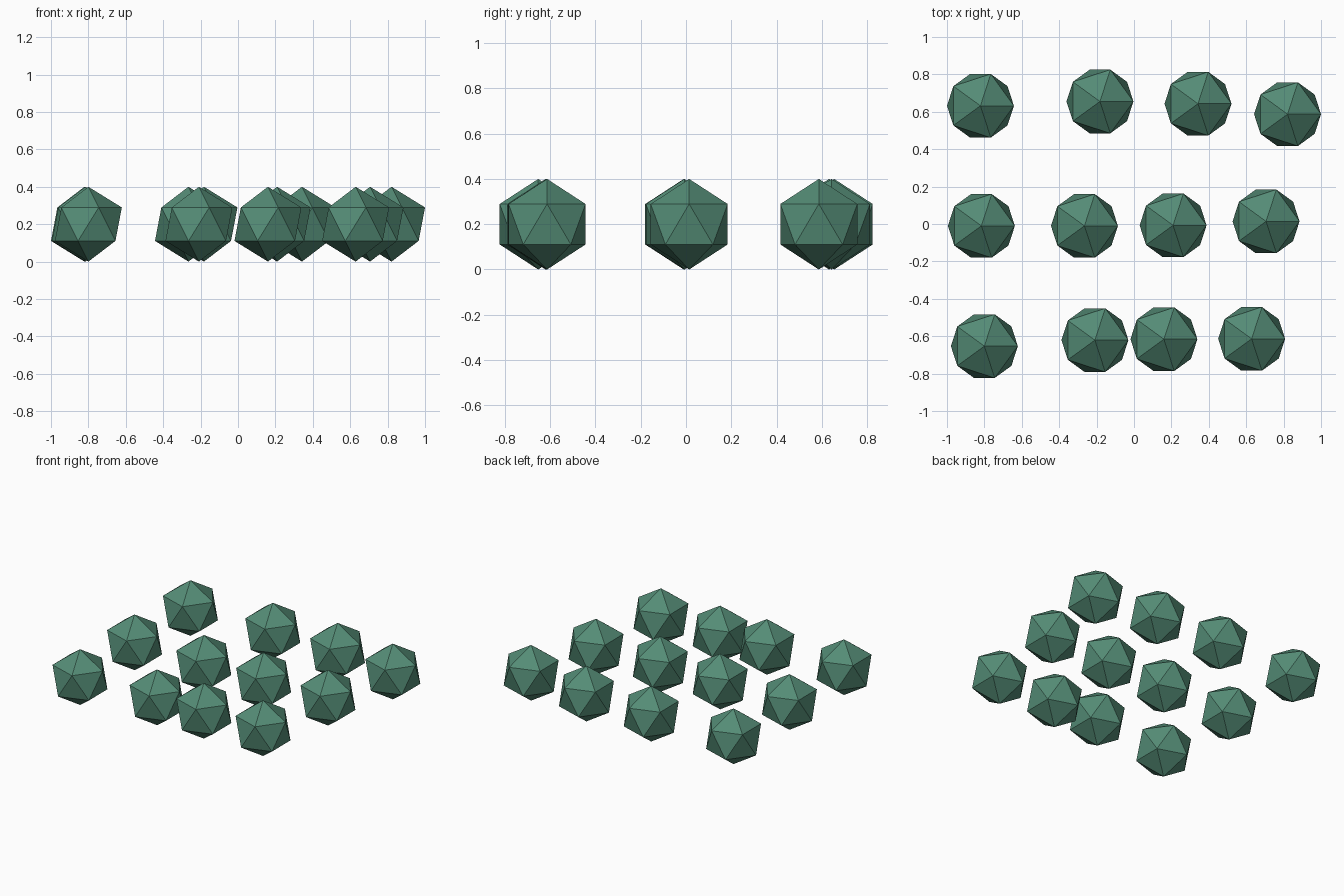
import bpy

if "Cube" in bpy.data.objects:
    bpy.data.objects.remove(bpy.data.objects["Cube"])

R = 0.2  # stone radius

green = bpy.data.materials.new("muted green")
green.diffuse_color = (0.089, 0.262, 0.181, 1.0)
green.use_nodes = True
green.node_tree.nodes["Principled BSDF"].inputs["Base Color"].default_value = green.diffuse_color

# Stone centres, three loose rows of four (x, y)
rows = {
    "front": [(-0.80, -0.653), (-0.209, -0.621), (0.16, -0.616), (0.629, -0.614)],
    "middle": [(-0.816, -0.01), (-0.265, -0.01), (0.209, -0.007), (0.706, 0.014)],
    "back": [(-0.821, 0.632), (-0.182, 0.655), (0.342, 0.643), (0.821, 0.587)],
}

# Flat-faced twenty-sided stones resting on the ground
for row, centres in rows.items():
    for i, (x, y) in enumerate(centres):
        bpy.ops.mesh.primitive_ico_sphere_add(subdivisions=1, radius=R, location=(x, y, R))
        stone = bpy.context.object
        stone.name = f"{row}_stone_{i + 1}"
        stone.data.materials.append(green)
        bpy.ops.object.shade_flat()
